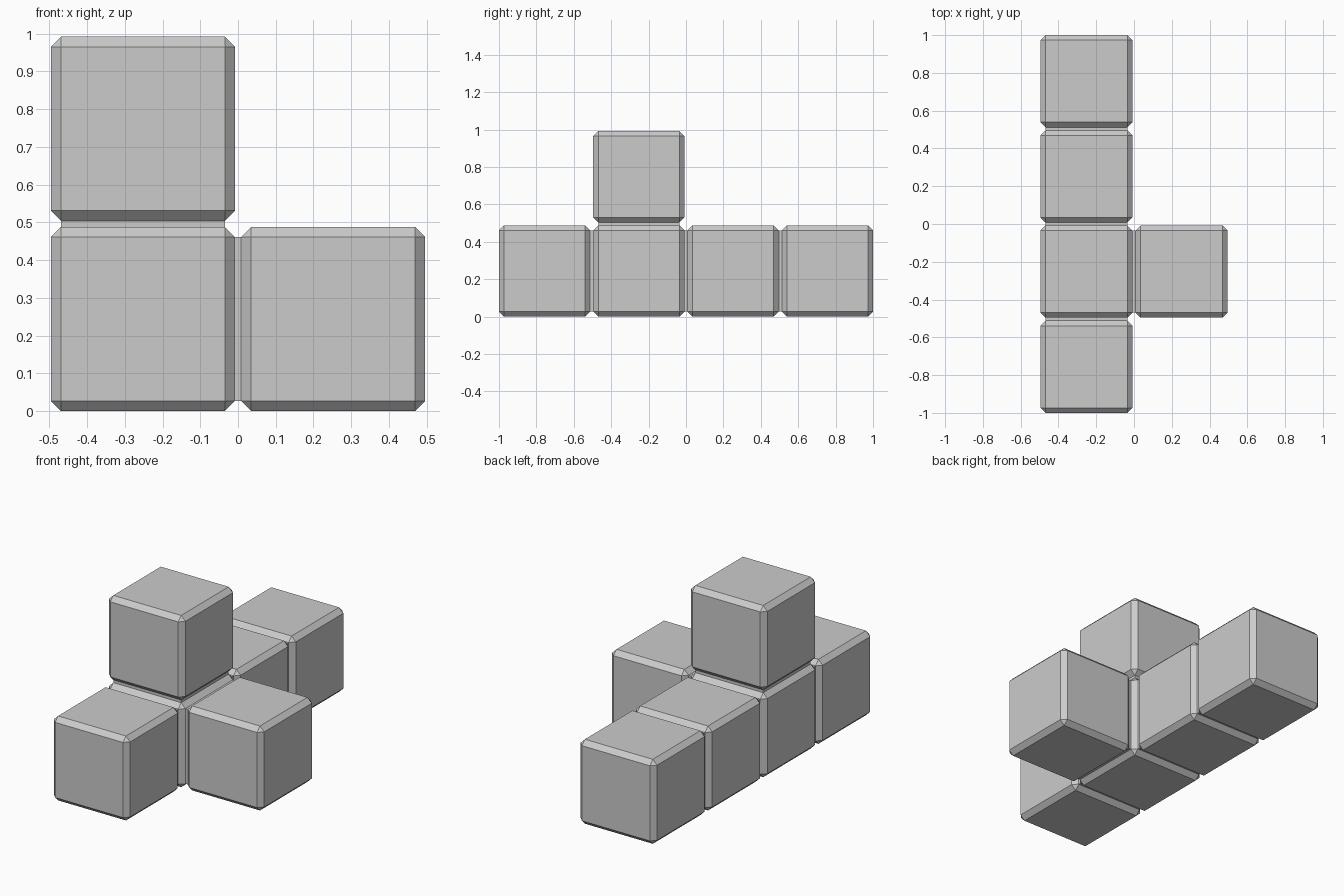
import bpy
import bmesh
from mathutils import Matrix, Vector

old = bpy.data.objects.get("Cube")
if old:
    bpy.data.objects.remove(old, do_unlink=True)

SIZE = 0.488      # edge length of each block
PITCH = 0.504     # distance between block centres
BEVEL = 0.027

# Plain grey finish
grey = bpy.data.materials.new("light_grey")
grey.use_nodes = True
colour = (0.6, 0.6, 0.6, 1)
grey.diffuse_color = colour
grey.node_tree.nodes["Principled BSDF"].inputs["Base Color"].default_value = colour

# Grid cells: a row of four, one block to the side, one on top
row = [(0, j, 0) for j in range(4)]
cells = row + [(1, 1, 0), (0, 1, 1)]
origin = Vector((-PITCH / 2, -1.5 * PITCH, SIZE / 2))

bm = bmesh.new()
for cell in cells:
    bmesh.ops.create_cube(bm, size=SIZE,
                          matrix=Matrix.Translation(origin + Vector(cell) * PITCH))

# Chamfered edges
bmesh.ops.bevel(bm, geom=bm.edges[:], offset=BEVEL, segments=1,
                affect='EDGES', profile=0.5)


def side_face(cell, direction):
    """Flat face of a block on the given side."""
    target = origin + Vector(cell) * PITCH + Vector(direction) * SIZE / 2
    return min(bm.faces, key=lambda f: (f.calc_center_median() - target).length)


# Short necks joining neighbouring blocks
for cell in cells:
    for axis in ((1, 0, 0), (0, 1, 0), (0, 0, 1)):
        other = tuple(a + b for a, b in zip(cell, axis))
        if other in cells:
            pair = [side_face(cell, axis), side_face(other, [-a for a in axis])]
            edges = [e for f in pair for e in f.edges]
            bmesh.ops.delete(bm, geom=pair, context='FACES_ONLY')
            bmesh.ops.bridge_loops(bm, edges=edges)

bmesh.ops.recalc_face_normals(bm, faces=bm.faces[:])
mesh = bpy.data.meshes.new("joined_blocks")
bm.to_mesh(mesh)
bm.free()
mesh.materials.append(grey)
blocks = bpy.data.objects.new("joined_blocks", mesh)
bpy.context.collection.objects.link(blocks)
